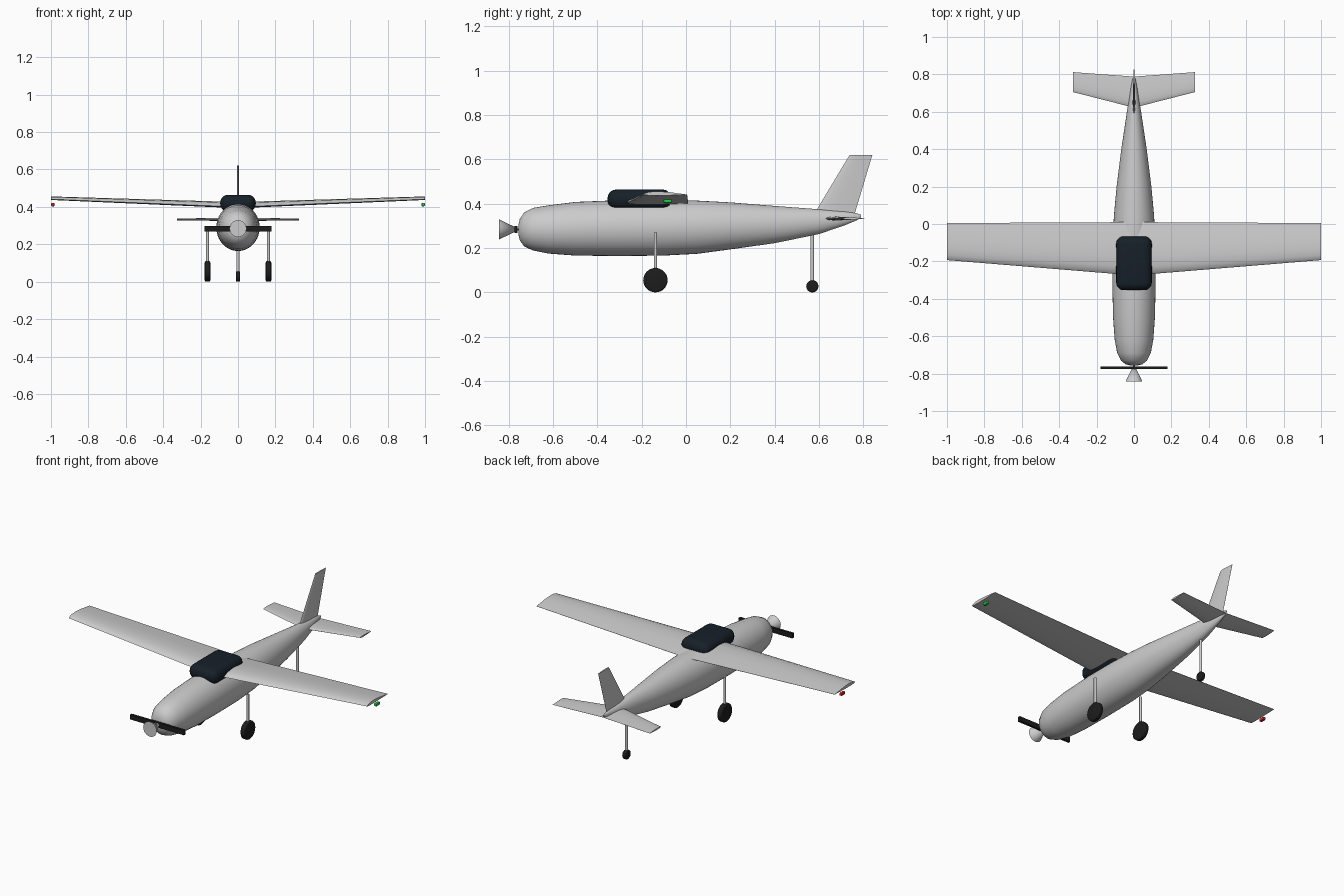
import bpy, bmesh
from math import pi, cos, sin, radians

if "Cube" in bpy.data.objects:
    bpy.data.objects.remove(bpy.data.objects["Cube"])


def colour(name, rgb):
    m = bpy.data.materials.new(name)
    m.diffuse_color = (*rgb, 1)
    m.use_nodes = True
    m.node_tree.nodes["Principled BSDF"].inputs["Base Color"].default_value = m.diffuse_color
    return m


black = colour("rubber_black", (0.012, 0.012, 0.012))
glass = colour("dark_glass", (0.008, 0.014, 0.022))
red = colour("red_lamp", (0.7, 0.02, 0.02))
green = colour("green_lamp", (0.02, 0.6, 0.06))


def finish(ob, name, mat=None, angle=35):
    ob.name = name
    if mat:
        ob.data.materials.append(mat)
    bpy.ops.object.select_all(action='DESELECT')
    ob.select_set(True)
    bpy.context.view_layer.objects.active = ob
    bpy.ops.object.shade_smooth_by_angle(angle=radians(angle))
    return ob


def loft(name, rings):
    """Skin a list of equal-length closed rings and cap both ends."""
    bm = bmesh.new()
    rows = [[bm.verts.new(p) for p in r] for r in rings]
    n = len(rows[0])
    for a, b in zip(rows, rows[1:]):
        for i in range(n):
            bm.faces.new((a[i], a[(i + 1) % n], b[(i + 1) % n], b[i]))
    bm.faces.new(rows[0])
    bm.faces.new(rows[-1])
    bmesh.ops.recalc_face_normals(bm, faces=bm.faces)
    me = bpy.data.meshes.new(name)
    bm.to_mesh(me)
    bm.free()
    ob = bpy.data.objects.new(name, me)
    bpy.context.collection.objects.link(ob)
    return finish(ob, name)


def rounded_box(name, loc, size, bevel, mat, segments=4):
    bpy.ops.mesh.primitive_cube_add(size=1, location=loc)
    ob = bpy.context.object
    ob.scale = size
    bpy.ops.object.transform_apply(location=False, rotation=False, scale=True)
    if bevel:
        mod = ob.modifiers.new("bevel", 'BEVEL')
        mod.width, mod.segments = bevel, segments
        bpy.ops.object.modifier_apply(modifier="bevel")
    return finish(ob, name, mat)


def cylinder(name, loc, r, depth, rot=(0, 0, 0), mat=None, bevel=0, r2=None):
    bpy.ops.mesh.primitive_cone_add(vertices=32, radius1=r, radius2=r if r2 is None else r2,
                                    depth=depth, location=loc, rotation=rot)
    ob = bpy.context.object
    if bevel:
        mod = ob.modifiers.new("bevel", 'BEVEL')
        mod.width, mod.segments = bevel, 3
        bpy.ops.object.modifier_apply(modifier="bevel")
    return finish(ob, name, mat)


def section(le, te, up, down):
    """Aerofoil as (chord position, height) pairs, given upper and lower thickness."""
    shape = ((0, 0), (.04, .45), (.14, .82), (.32, 1), (.6, .75), (.85, .3), (1, .04))
    pts = [(le + (te - le) * t, up * h) for t, h in shape]
    return pts + [(le + (te - le) * t, -down * h) for t, h in reversed(shape[1:])]


# Fuselage: elliptical stations (y, centre z, half width, half height)
stations = [(-.756, .283, .022, .022), (-.75, .283, .045, .048), (-.73, .284, .07, .077),
            (-.69, .285, .09, .096), (-.62, .284, .103, .109), (-.5, .287, .112, .121),
            (-.3, .29, .116, .126), (-.1, .291, .115, .125), (.05, .294, .107, .12),
            (.2, .30, .093, .106), (.4, .306, .068, .084), (.6, .319, .038, .056),
            (.72, .334, .019, .030), (.77, .341, .009, .016), (.79, .344, .003, .006)]
loft("fuselage", [[(rx * cos(2 * pi * i / 40), y, z + rz * sin(2 * pi * i / 40))
                   for i in range(40)] for y, z, rx, rz in stations])

# Wings, tailplane halves, main gear and tip lamps on both sides
side_turn = (0, pi / 2, 0)
for s, side, lamp in ((-1, "left", red), (1, "right", green)):
    loft(side + "_wing", [[(s * x, y, z + h) for y, h in section(le, te, up, dn)]
                          for x, z, le, te, up, dn in ((0, .40, -.275, .01, .026, .007),
                                                       (1, .441, -.193, .005, .015, .004))])
    loft(side + "_tailplane", [[(s * x, y, .333 + h) for y, h in section(le, te, t, t)]
                               for x, le, te, t in ((0, .622, .788, .009),
                                                    (.325, .705, .812, .005))])
    cylinder(side + "_gear_leg", (s * .163, -.138, .163), .0075, .215)
    cylinder(side + "_main_wheel", (s * .163, -.138, .055), .055, .03, side_turn, black, .008)
    rounded_box(side + "_tip_lamp", (s * .99, -.083, .412), (.018, .036, .018), .005, lamp, 2)

# Fin
loft("fin", [[(h, y, z) for y, h in section(le, te, .006 * k, .006 * k)]
             for z, le, te, k in ((.34, .57, .757, 1.2), (.62, .738, .841, .8))])

# Tail wheel
cylinder("tail_gear_leg", (0, .57, .155), .008, .25)
cylinder("tail_wheel", (0, .57, .0275), .0275, .024, side_turn, black, .006)

# Canopy
rounded_box("canopy", (0, -.21, .42), (.19, .288, .088), .04, glass, 5)

# Propeller and spinner (its wide end faces forward)
rounded_box("propeller", (0, -.768, .284), (.36, .014, .03), 0, black)
cylinder("spinner", (0, -.796, .284), .045, .094, (-pi / 2, 0, 0), r2=0)
